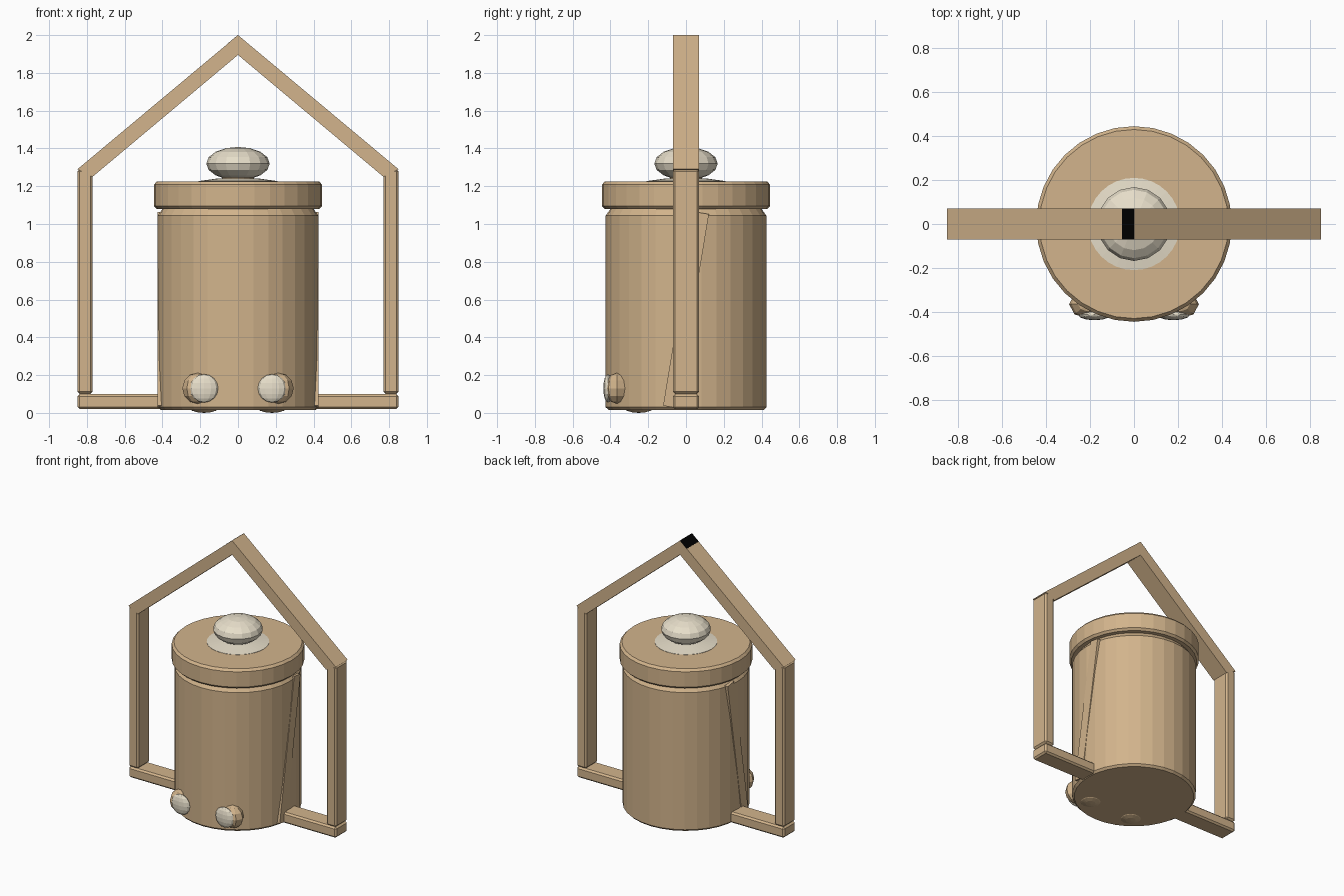
import bpy, bmesh, math
from mathutils import Vector

if "Cube" in bpy.data.objects:
    bpy.data.objects.remove(bpy.data.objects["Cube"])


def material(name, rgb):
    m = bpy.data.materials.new(name)
    m.diffuse_color = (*rgb, 1)
    m.use_nodes = True
    m.node_tree.nodes["Principled BSDF"].inputs["Base Color"].default_value = m.diffuse_color
    return m


TAN = material("tan", (0.645, 0.456, 0.262))
CREAM = material("cream", (0.84, 0.77, 0.62))
BLACK = material("black", (0.0, 0.0, 0.0))


def finish(name, bm, mat, smooth=False):
    bmesh.ops.recalc_face_normals(bm, faces=bm.faces[:])
    me = bpy.data.meshes.new(name)
    bm.to_mesh(me)
    bm.free()
    me.materials.append(mat)
    ob = bpy.data.objects.new(name, me)
    bpy.context.collection.objects.link(ob)
    if smooth:
        me.shade_smooth()
        me.set_sharp_from_angle(angle=math.radians(30))
    return ob


def lathe(name, profile, mat, sides=32):
    # closed solid of revolution from (radius, z) points
    bm = bmesh.new()
    rings = [[bm.verts.new((r * math.cos(2 * math.pi * i / sides),
                            r * math.sin(2 * math.pi * i / sides), z))
              for i in range(sides)] for r, z in profile]
    for a, b in zip(rings, rings[1:]):
        for i in range(sides):
            j = (i + 1) % sides
            bm.faces.new((a[i], a[j], b[j], b[i]))
    bm.faces.new(rings[0])
    bm.faces.new(rings[-1])
    return finish(name, bm, mat)


def box(name, lo, hi, mat, bevel=0.0):
    lo, hi = Vector(lo), Vector(hi)
    bm = bmesh.new()
    bmesh.ops.create_cube(bm, size=1)
    for v in bm.verts:
        v.co = Vector(c * s for c, s in zip(v.co, hi - lo)) + (lo + hi) / 2
    if bevel:
        bmesh.ops.bevel(bm, geom=bm.edges[:], offset=bevel, segments=1,
                        affect='EDGES')
    return finish(name, bm, mat)


def ball(name, centre, radii, mat, u=16, v=8):
    bm = bmesh.new()
    bmesh.ops.create_uvsphere(bm, u_segments=u, v_segments=v, radius=1)
    for p in bm.verts:
        p.co = Vector(c * s for c, s in zip(p.co, radii)) + Vector(centre)
    return finish(name, bm, mat)


def slab(name, outline, y0, y1, mat):
    # extrude an xz outline along y
    bm = bmesh.new()
    f = bm.faces.new([bm.verts.new((x, y0, z)) for x, z in outline])
    ext = bmesh.ops.extrude_face_region(bm, geom=[f])["geom"]
    for e in ext:
        if isinstance(e, bmesh.types.BMVert):
            e.co.y = y1
    return finish(name, bm, mat)


# canister body, lid and knob
lathe("body", [(0.41, 0.015), (0.425, 0.03), (0.425, 1.045), (0.40, 1.08)], TAN)
lathe("lid", [(0.43, 1.08), (0.445, 1.095), (0.445, 1.208), (0.43, 1.225)], TAN)
lathe("knob_skirt", [(0.21, 1.222), (0.21, 1.227), (0.10, 1.242)], CREAM)
lathe("knob_neck", [(0.085, 1.235), (0.085, 1.28)], TAN, 16)
ball("knob", (0, 0, 1.32), (0.168, 0.168, 0.088), CREAM)

# carrying frame
box("base_bar", (-0.85, -0.07, 0.02), (0.85, 0.07, 0.10), TAN, 0.012)
for s, side in ((-1, "left"), (1, "right")):
    lo, hi = sorted((s * 0.77, s * 0.85))
    box(side + "_post", (lo, -0.07, 0.10), (hi, 0.07, 1.29), TAN, 0.012)
    slab(side + "_roof_beam",
         [(s * 0.85, 1.29), (0, 2.0), (0, 1.895), (s * 0.77, 1.25)],
         -0.07, 0.07, TAN)

    # front pegs with cream caps
    ball(side + "_peg", (s * 0.213, -0.365, 0.13), (0.082, 0.065, 0.082), TAN, 8, 6)
    ball(side + "_peg_cap", (s * 0.18, -0.412, 0.13), (0.075, 0.026, 0.075), CREAM, 12, 8)
    # low bumps under the body
    ball(side + "_underside_bump", (s * 0.18, -0.25, 0.04), (0.09, 0.09, 0.04), TAN)

    # slanted strip lying on the flank
    strip = box(side + "_flank_strip", (-0.02, -0.037, -0.52), (0.02, 0.037, 0.52), TAN)
    strip.location = (s * 0.407, 0, 0.545)
    strip.rotation_euler = (-math.atan(0.165), 0, 0)

# dark patch at the peak
d = 0.71 / 0.85
slab("peak_patch",
     [(-0.055, 2.0 - 0.055 * d - 0.002), (0, 1.998), (0, 2.001),
      (-0.055, 2.0 - 0.055 * d + 0.001)], -0.07, 0.07, BLACK)
